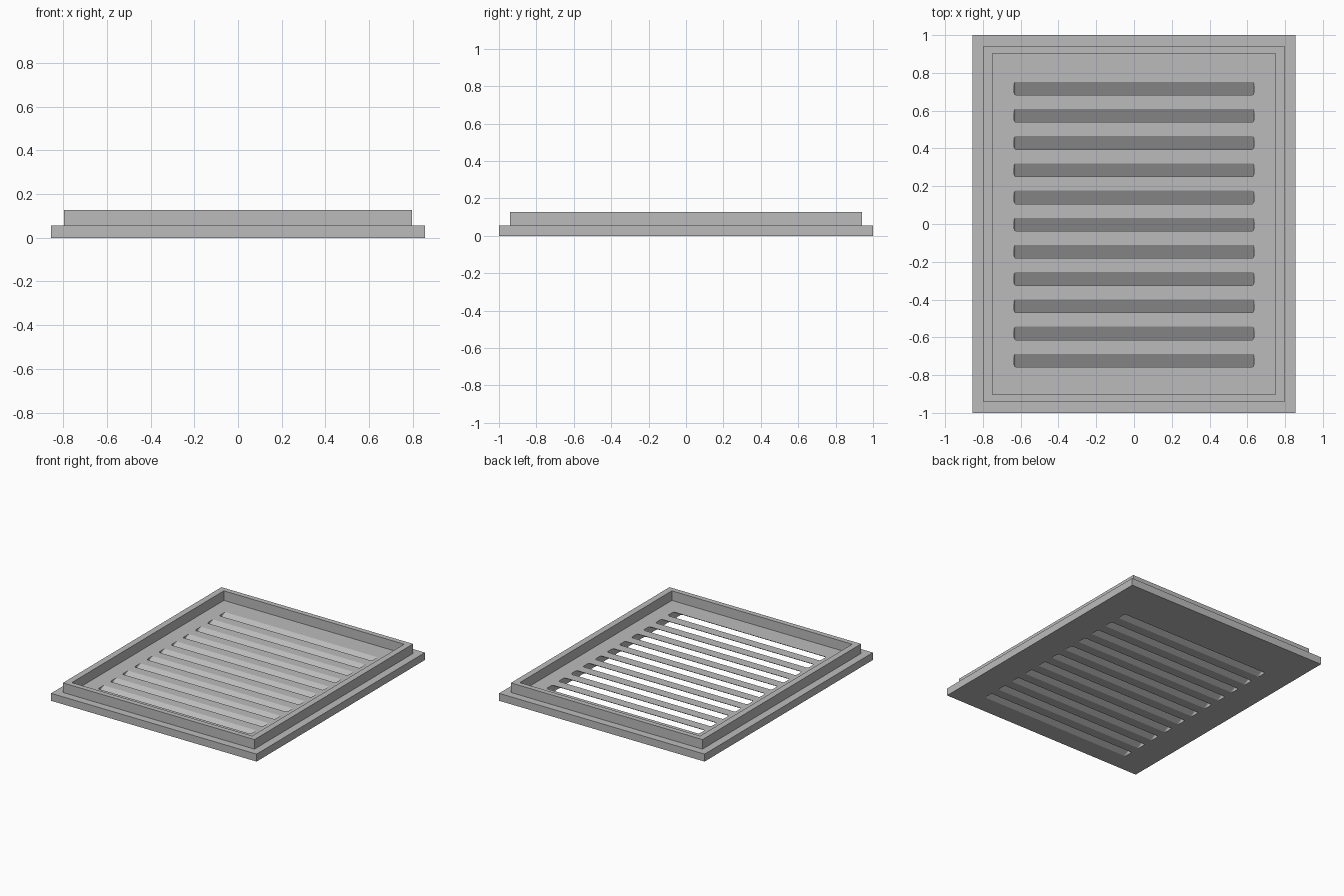
import bpy, bmesh, math

if "Cube" in bpy.data.objects:
    bpy.data.objects.remove(bpy.data.objects["Cube"], do_unlink=True)

HX, HY = 0.855, 1.0            # half size of the base plate
BASE_T, TOTAL_H = 0.056, 0.128
RIM_OUT, RIM_IN = (0.797, 0.942), (0.75, 0.903)
SLOTS, PITCH, SLOT_HX, SLOT_W = 11, 0.144, 0.635, 0.07
LEAN = 0.095 / BASE_T          # forward run of a slot per unit of depth

grey = bpy.data.materials.new("light_grey")
grey.use_nodes = True
colour = (0.5, 0.5, 0.5, 1)
grey.diffuse_color = colour
grey.node_tree.nodes["Principled BSDF"].inputs["Base Color"].default_value = colour


def finish(name, bm):
    bmesh.ops.recalc_face_normals(bm, faces=bm.faces[:])
    mesh = bpy.data.meshes.new(name)
    bm.to_mesh(mesh)
    bm.free()
    mesh.materials.append(grey)
    obj = bpy.data.objects.new(name, mesh)
    bpy.context.collection.objects.link(obj)
    return obj


def bridge(bm, a, b):
    for i in range(len(a)):
        j = (i + 1) % len(a)
        bm.faces.new((a[i], a[j], b[j], b[i]))


def rectangle(bm, half, z):
    hx, hy = half
    return [bm.verts.new((sx * hx, sy * hy, z))
            for sx, sy in ((-1, -1), (1, -1), (1, 1), (-1, 1))]


def slot_outline():
    # Rounded rectangle; corners are stretched in y by the lean
    rx, ry, steps = 0.009, 0.017, 3
    points = []
    for k, (sx, sy) in enumerate(((1, 1), (-1, 1), (-1, -1), (1, -1))):
        for i in range(steps + 1):
            a = math.pi / 2 * (k + i / steps)
            points.append((sx * (SLOT_HX - rx) + rx * math.cos(a),
                           sy * (SLOT_W / 2 - ry) + ry * math.sin(a)))
    return points


# Base plate
bm = bmesh.new()
low, high = (rectangle(bm, (HX, HY), z) for z in (0, BASE_T))
bridge(bm, low, high)
bm.faces.new(low)
bm.faces.new(high)
plate = finish("base_plate", bm)

# Slanted vent slots, cut through the plate
bm = bmesh.new()
outline = slot_outline()
for n in range(SLOTS):
    y0 = (n - (SLOTS - 1) / 2) * PITCH - 0.002
    rings = []
    for z in (-0.02, BASE_T + 0.02):
        shift = (z - BASE_T) * LEAN
        rings.append([bm.verts.new((x, y + y0 + shift, z)) for x, y in outline])
    bridge(bm, *rings)
    for ring in rings:
        bm.faces.new(ring)
cutter = finish("slot_cutter", bm)
cutter.hide_render = True

cut = plate.modifiers.new("vent_slots", "BOOLEAN")
cut.operation = "DIFFERENCE"
cut.solver = "EXACT"
cut.object = cutter
bpy.context.view_layer.objects.active = plate
plate.select_set(True)
bpy.ops.object.modifier_apply(modifier=cut.name)
bpy.data.objects.remove(cutter, do_unlink=True)

# Raised rim standing on the plate
bm = bmesh.new()
loops = [rectangle(bm, half, z) for half, z in (
    (RIM_OUT, BASE_T), (RIM_OUT, TOTAL_H), (RIM_IN, TOTAL_H), (RIM_IN, BASE_T))]
for i in range(4):
    bridge(bm, loops[i], loops[(i + 1) % 4])
finish("raised_rim", bm)
